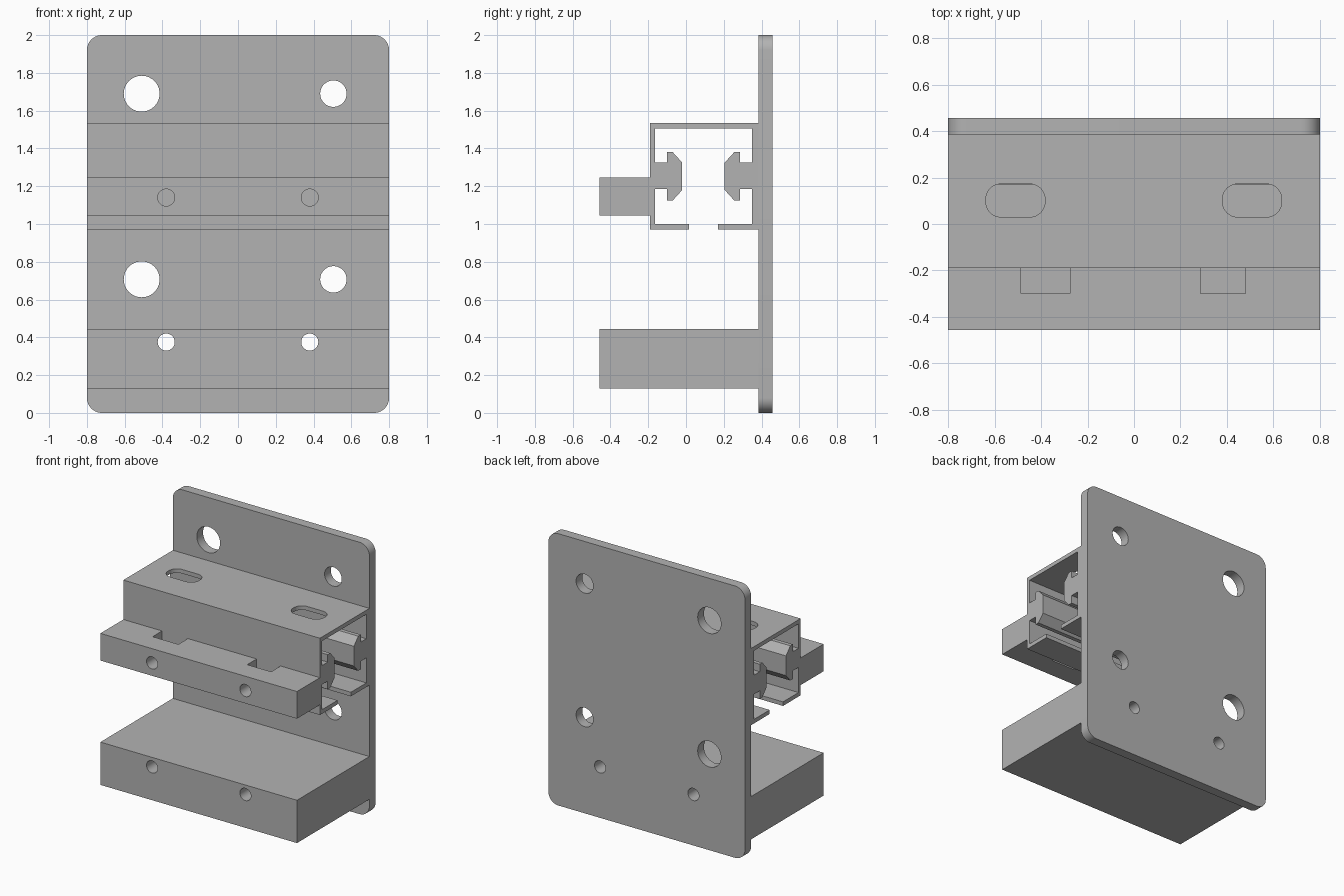
import bpy, bmesh
from math import pi
from mathutils import Matrix, Vector

cube = bpy.data.objects.get("Cube")
if cube:
    bpy.data.objects.remove(cube, do_unlink=True)

HALF = 0.8
PLATE_FRONT, PLATE_BACK = 0.385, 0.457
BAR_FRONT = -0.457

grey = bpy.data.materials.new("machined grey")
grey.use_nodes = True
colour = (0.45, 0.45, 0.45, 1)
grey.diffuse_color = colour
grey.node_tree.nodes["Principled BSDF"].inputs["Base Color"].default_value = colour


def finish(name, bm):
    bmesh.ops.recalc_face_normals(bm, faces=bm.faces)
    mesh = bpy.data.meshes.new(name)
    bm.to_mesh(mesh)
    bm.free()
    mesh.materials.append(grey)
    obj = bpy.data.objects.new(name, mesh)
    bpy.context.collection.objects.link(obj)
    return obj


def box(name, x, y, z, radius=0, axis=0):
    """Box from (low, high) ranges; edges along the axis may be rounded."""
    bm = bmesh.new()
    bmesh.ops.create_cube(bm, size=1)
    for v in bm.verts:
        v.co = Vector([r[0] if c < 0 else r[1] for c, r in zip(v.co, (x, y, z))])
    if radius:
        edges = [e for e in bm.edges
                 if abs((e.verts[0].co - e.verts[1].co).normalized()[axis]) > 0.9]
        bmesh.ops.bevel(bm, geom=edges, offset=radius, segments=10,
                        profile=0.5, affect='EDGES')
    return finish(name, bm)


def drill(name, x, z, radius, y0, y1):
    """Cylinder cutter running front to back."""
    bm = bmesh.new()
    bmesh.ops.create_cone(
        bm, cap_ends=True, segments=40, radius1=radius, radius2=radius,
        depth=y1 - y0,
        matrix=Matrix.Translation((x, (y0 + y1) / 2, z)) @ Matrix.Rotation(pi / 2, 4, 'X'))
    return finish(name, bm)


def cut(obj, cutters):
    bpy.context.view_layer.objects.active = obj
    for cutter in cutters:
        cutter.hide_render = True
        mod = obj.modifiers.new("cut", 'BOOLEAN')
        mod.operation = 'DIFFERENCE'
        mod.solver = 'EXACT'
        mod.object = cutter
        bpy.ops.object.modifier_apply(modifier=mod.name)
        bpy.data.objects.remove(cutter, do_unlink=True)


# Mounting plate with rounded corners, large, medium and small holes
plate = box("back_plate", (-HALF, HALF), (PLATE_FRONT, PLATE_BACK), (0, 2), 0.08, 1)
holes = [(x, z, r) for z in (1.69, 0.707) for x, r in ((-0.51, 0.095), (0.505, 0.07))]
holes += [(x, 0.375, 0.045) for x in (-0.38, 0.38)]
cut(plate, [drill("plate_hole", x, z, r, 0.3, 0.55) for x, z, r in holes])

# Lower block, drilled right through
lower = box("lower_block", (-HALF, HALF), (BAR_FRONT, PLATE_FRONT), (0.13, 0.445))
cut(lower, [drill("block_hole", x, 0.375, 0.045, -0.6, 0.5) for x in (-0.38, 0.38)])

# Clamp bar with nut pockets behind its screw holes
bar = box("front_bar", (-HALF, HALF), (BAR_FRONT, -0.19), (1.045, 1.245))
pockets = [box("nut_pocket", x, (-0.3, -0.1), (1, 1.3))
           for x in ((-0.485, -0.275), (0.285, 0.48))]
cut(bar, pockets + [drill("bar_hole", x, 1.14, 0.045, -0.6, -0.25) for x in (-0.38, 0.38)])

# Channel with a slotted base and two facing T rails, as one section
inner = [(0.015, 0.97), (0.015, 1.0), (-0.165, 1.0), (-0.165, 1.185), (-0.1, 1.185),
         (-0.1, 1.125), (-0.07, 1.125), (-0.02, 1.18), (-0.02, 1.325), (-0.07, 1.38),
         (-0.1, 1.38), (-0.1, 1.325), (-0.165, 1.325), (-0.165, 1.505)]
section = inner + [(0.185 - y, z) for y, z in reversed(inner)]
section += [(PLATE_FRONT, 0.97), (PLATE_FRONT, 1.535), (-0.19, 1.535), (-0.19, 0.97)]
bm = bmesh.new()
end = bm.faces.new([bm.verts.new((-HALF, y, z)) for y, z in section])
side = bmesh.ops.extrude_face_region(bm, geom=[end])
bmesh.ops.translate(bm, vec=(2 * HALF, 0, 0),
                    verts=[g for g in side["geom"] if isinstance(g, bmesh.types.BMVert)])
channel = finish("rail_channel", bm)
cut(channel, [box("top_slot", (x - 0.127, x + 0.127), (0.03, 0.172), (1.45, 1.6), 0.065, 2)
              for x in (-0.51, 0.508)])

# Smooth the bores and corners, keep the machined edges sharp
for part in (plate, lower, bar, channel):
    bpy.ops.object.select_all(action='DESELECT')
    part.select_set(True)
    bpy.context.view_layer.objects.active = part
    bpy.ops.object.shade_smooth_by_angle(angle=pi / 6)
